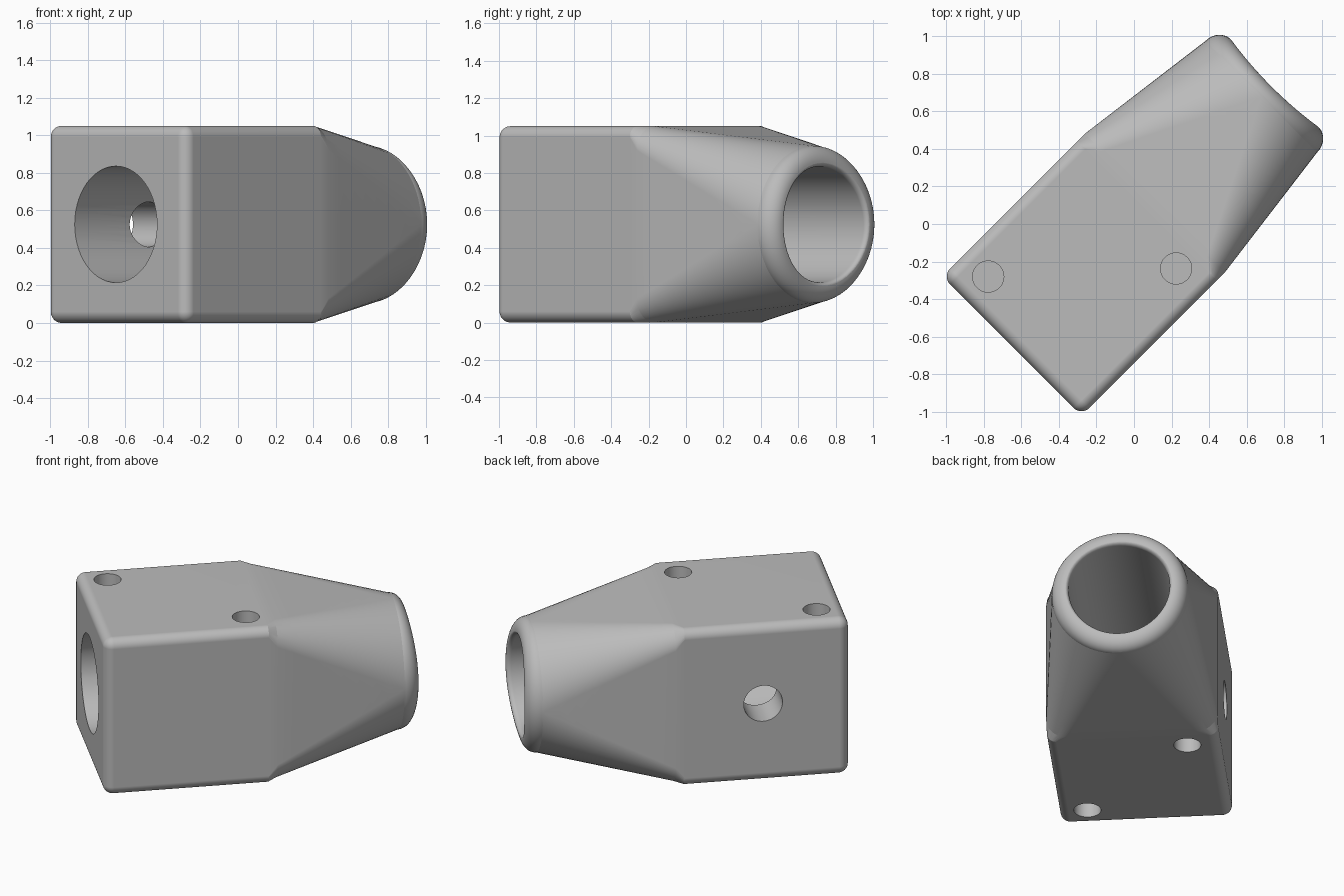
import bpy, bmesh, math
from mathutils import Matrix, Vector

if "Cube" in bpy.data.objects:
    bpy.data.objects.remove(bpy.data.objects["Cube"], do_unlink=True)

HALF = 0.525        # half of the square section
FILLET = 0.06       # edge rounding of the block
BACK = -0.92        # flat end of the block
BORE = 0.31
STEPS = 14          # segments per quarter turn
TURN = Matrix.Translation((0, 0, HALF)) @ Matrix.Rotation(math.pi / 4, 4, 'Z')

grey = bpy.data.materials.new("plain grey")
grey.use_nodes = True
grey.diffuse_color = (0.5, 0.5, 0.5, 1)
grey.node_tree.nodes["Principled BSDF"].inputs["Base Color"].default_value = (0.5, 0.5, 0.5, 1)


def section(x, half, radius, saddle=0.0):
    """Rounded square across the long axis; a circle when radius equals half."""
    points = []
    for corner in range(4):
        mid = math.pi / 2 * (corner + 0.5)
        c = half - radius
        cy, cz = math.copysign(c, math.cos(mid)), math.copysign(c, math.sin(mid))
        for i in range(STEPS + 1):
            a = math.pi / 2 * (corner + i / STEPS)
            bulge = saddle * (0.025 * math.cos(a) ** 2 - 0.015)
            points.append(Vector((x + bulge, cy + radius * math.cos(a), cz + radius * math.sin(a))))
    return points


# Outer skin: rounded back end, square block, taper to a round neck
rings = []
for i in range(STEPS + 1):
    a = math.pi / 2 * i / STEPS
    inset = FILLET * (1 - math.sin(a))
    rings.append(section(BACK + FILLET * (1 - math.cos(a)), HALF - inset, max(FILLET - inset, 0.0005)))
rings.append(section(0.10, HALF, FILLET))
rings.append(section(0.155, HALF, 0.13))
for k in range(1, 9):
    f = k / 8
    half = HALF + (0.42 - HALF) * f
    rings.append(section(0.155 + 0.805 * f, half, 0.13 + (0.42 - 0.13) * f))

# Rounded mouth lip, a little lower above and below than at the sides
for i in range(1, 31):
    a = math.pi * i / 30
    ca, sa = math.cos(a), math.sin(a)
    half = 0.33 + (0.09 if ca > 0 else 0.02) * ca
    x = 0.96 + 0.09 * sa if ca > 0 else 1.05 - 0.03 * (1 - sa)
    rings.append(section(x, half, half, sa if ca > 0 else 1))

# Bore wall running back to the flat end
rings.append(section(BACK, BORE, BORE))

bm = bmesh.new()
loops = [[bm.verts.new(p) for p in ring] for ring in rings]
for a, b in zip(loops, loops[1:] + loops[:1]):
    for i in range(len(a)):
        j = (i + 1) % len(a)
        bm.faces.new((a[i], a[j], b[j], b[i]))
bmesh.ops.remove_doubles(bm, verts=bm.verts, dist=0.00005)
bmesh.ops.recalc_face_normals(bm, faces=bm.faces)
bm.transform(TURN)
mesh = bpy.data.meshes.new("connector_body")
bm.to_mesh(mesh)
bm.free()
mesh.materials.append(grey)
body = bpy.data.objects.new("connector_body", mesh)
bpy.context.collection.objects.link(body)
bpy.context.view_layer.objects.active = body
body.select_set(True)


def drill(name, centre, radius, depth, axis):
    """Cut a round hole with a temporary cylinder."""
    m = bpy.data.meshes.new(name)
    b = bmesh.new()
    spin = Matrix.Rotation(math.pi / 2, 4, 'X') if axis == 'Y' else Matrix()
    bmesh.ops.create_cone(b, cap_ends=True, segments=64, radius1=radius, radius2=radius,
                          depth=depth, matrix=TURN @ Matrix.Translation(centre) @ spin)
    b.to_mesh(m)
    b.free()
    m.materials.append(grey)
    cutter = bpy.data.objects.new(name, m)
    cutter.hide_render = True
    bpy.context.collection.objects.link(cutter)
    cut = body.modifiers.new(name, 'BOOLEAN')
    cut.operation, cut.solver, cut.object = 'DIFFERENCE', 'EXACT', cutter
    bpy.ops.object.modifier_apply(modifier=name)
    bpy.data.objects.remove(cutter, do_unlink=True)


# Blind screw holes, on opposite diagonals above and below
for side in (1, -1):
    for x, y in ((-0.747, 0.351), (-0.009, -0.326)):
        drill("screw_hole", (x, side * y, side * HALF), 0.083, 0.4, 'Z')

# Cross hole from one side into the bore
drill("cross_hole", (-0.386, 0.4, 0), 0.12, 0.6, 'Y')

bpy.ops.object.shade_smooth_by_angle(angle=math.radians(7))
weighted = body.modifiers.new("clean_shading", 'WEIGHTED_NORMAL')
weighted.keep_sharp = True
